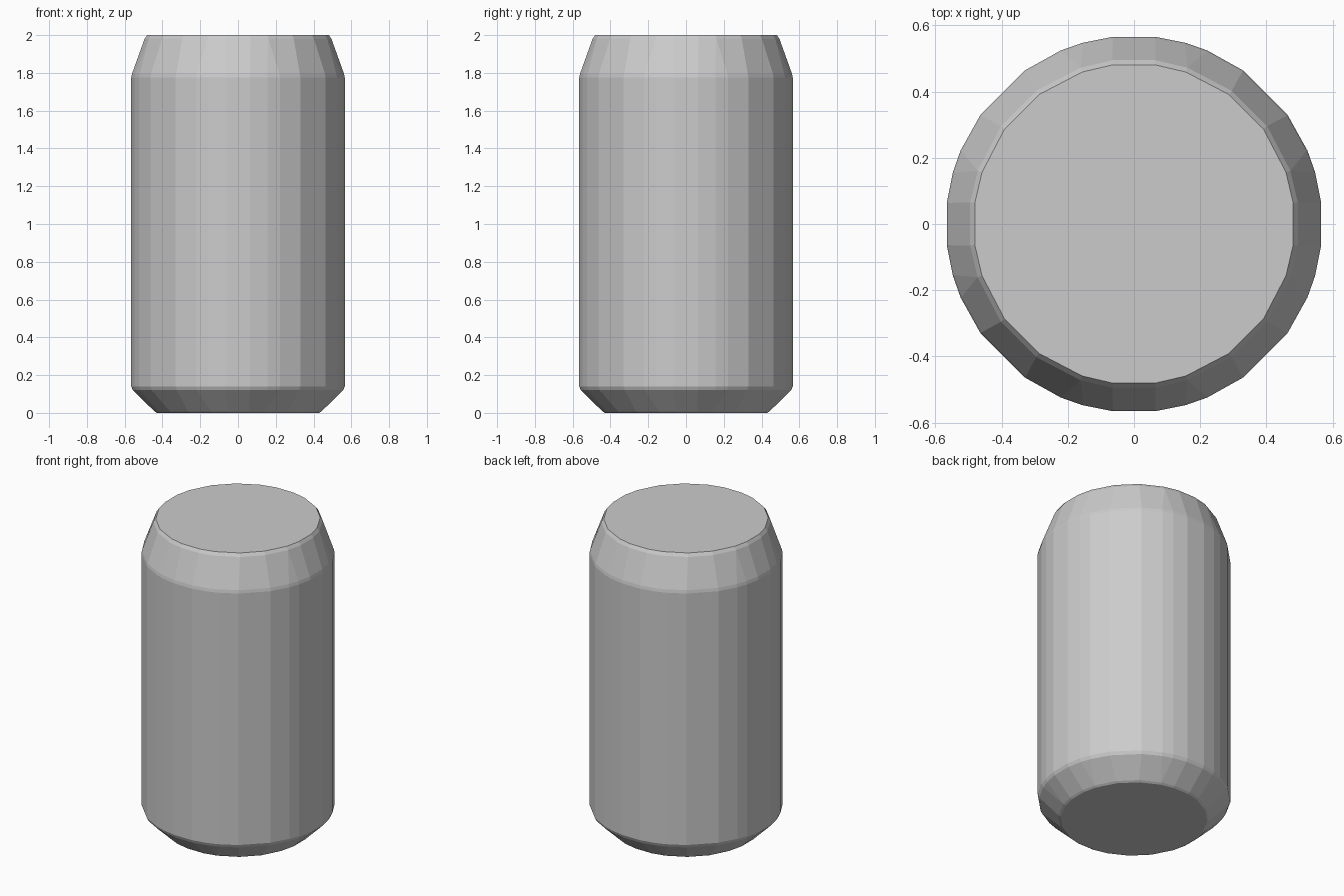
import bpy, bmesh
from math import radians, sin, cos

if "Cube" in bpy.data.objects:
    bpy.data.objects.remove(bpy.data.objects["Cube"])

# Uneven facet angles for one quadrant, repeated four times
BODY = [6.5, 15.9, 22.9, 35.4, 54.6, 67.1, 74.1, 83.5]
# End caps have fewer corners: doubled angles are welded afterwards
CAP = [7.5, 18.8, 18.8, 36.3, 53.7, 71.2, 71.2, 82.5]

# Profile: radius, height, corner angles
PROFILE = [
    (0.433, 0.0, CAP), (0.446, 0.008, CAP),
    (0.56, 0.12, BODY), (0.569, 0.14, BODY),
    (0.569, 1.775, BODY), (0.565, 1.795, BODY),
    (0.499, 1.98, CAP), (0.485, 2.0, CAP),
]

bm = bmesh.new()
rings = []
for r, z, quadrant in PROFILE:
    angles = [radians(a + 90 * q) for q in range(4) for a in quadrant]
    rings.append([bm.verts.new((r * cos(a), r * sin(a), z)) for a in angles])

# Side walls between neighbouring rings
for low, high in zip(rings, rings[1:]):
    n = len(low)
    for i in range(n):
        j = (i + 1) % n
        bm.faces.new((low[i], low[j], high[j], high[i]))

# Flat ends
bm.faces.new(rings[0][::-1])
bm.faces.new(rings[-1])
bmesh.ops.remove_doubles(bm, verts=bm.verts, dist=0.0005)
bmesh.ops.recalc_face_normals(bm, faces=bm.faces)

mesh = bpy.data.meshes.new("can_body")
bm.to_mesh(mesh)
bm.free()
bpy.context.collection.objects.link(bpy.data.objects.new("can_body", mesh))
